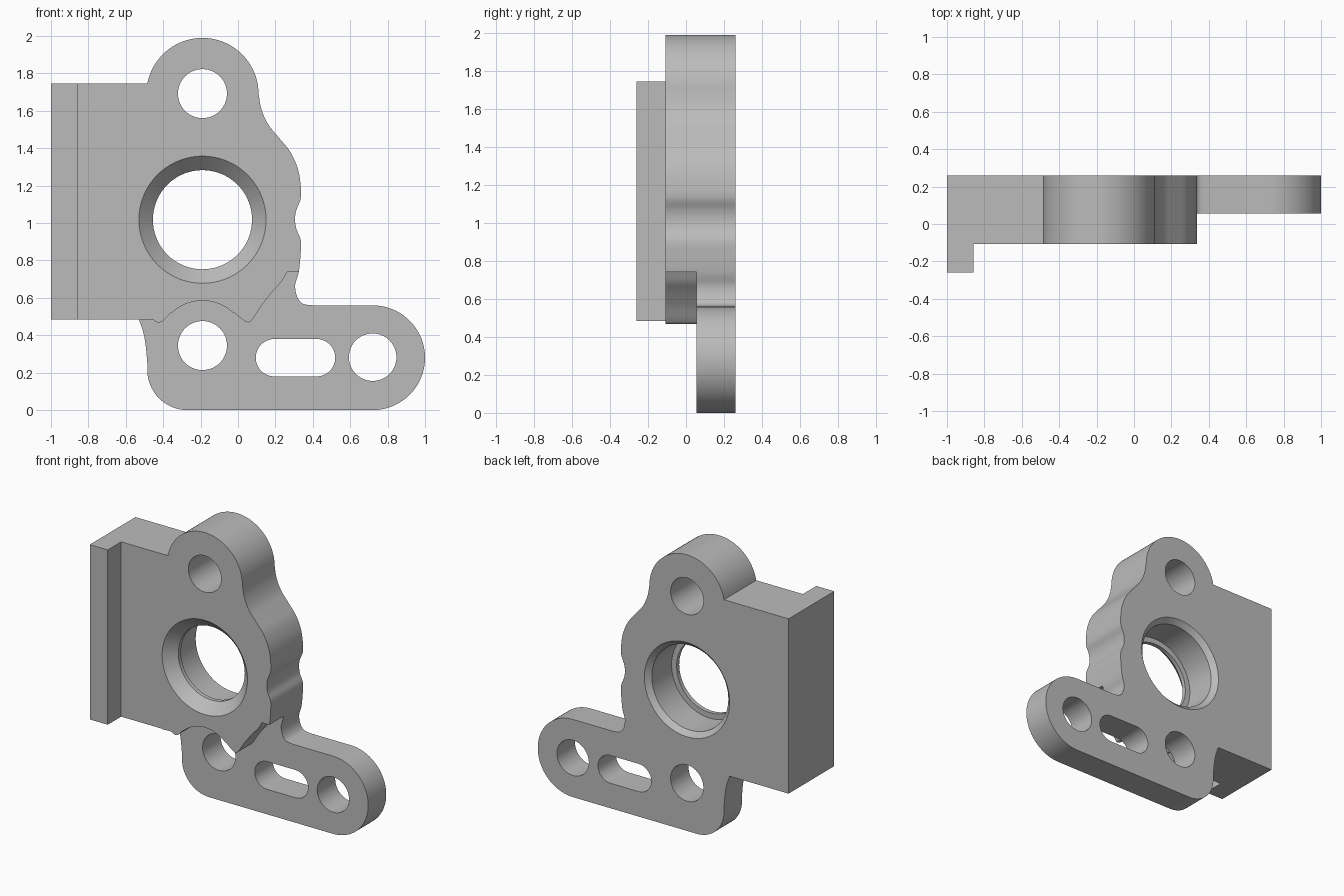
import bpy, bmesh, math
from mathutils import Vector

cube = bpy.data.objects.get("Cube")
if cube:
    bpy.data.objects.remove(cube, do_unlink=True)

grey = bpy.data.materials.new("cast_grey")
grey.use_nodes = True
colour = (0.5, 0.5, 0.5, 1)
grey.diffuse_color = colour
grey.node_tree.nodes["Principled BSDF"].inputs["Base Color"].default_value = colour


def arc(x, z, r, start, end, steps=32):
    angles = [math.radians(start + (end - start) * i / steps) for i in range(steps + 1)]
    return [(x + r * math.cos(a), z + r * math.sin(a)) for a in angles]


def smooth(points, steps=6):
    """Smooth path through the points."""
    pts = [Vector(p) for p in points]
    pts = [2 * pts[0] - pts[1]] + pts + [2 * pts[-1] - pts[-2]]
    out = []
    for a, b, c, d in zip(pts, pts[1:], pts[2:], pts[3:]):
        for i in range(steps):
            t = i / steps
            out.append(tuple(0.5 * (2 * b + (c - a) * t + (2 * a - 5 * b + 4 * c - d) * t * t
                                    + (3 * b - a - 3 * c + d) * t ** 3)))
    return out + [tuple(pts[-2])]


def finish(name, bm):
    bmesh.ops.remove_doubles(bm, verts=bm.verts, dist=0.0005)
    bmesh.ops.recalc_face_normals(bm, faces=bm.faces)
    mesh = bpy.data.meshes.new(name)
    bm.to_mesh(mesh)
    bm.free()
    mesh.materials.append(grey)
    obj = bpy.data.objects.new(name, mesh)
    bpy.context.collection.objects.link(obj)
    return obj


def prism(name, outline, front, back):
    bm = bmesh.new()
    clean = [p for i, p in enumerate(outline)
             if (Vector(p) - Vector(outline[i - 1])).length > 0.001]
    face = bm.faces.new([bm.verts.new((x, front, z)) for x, z in clean])
    ext = bmesh.ops.extrude_face_region(bm, geom=[face])
    moved = [v for v in ext["geom"] if isinstance(v, bmesh.types.BMVert)]
    bmesh.ops.translate(bm, verts=moved, vec=(0, back - front, 0))
    return finish(name, bm)


def lathe(name, profile, x, z):
    """Revolve (y, radius) points about an axis along y."""
    bm = bmesh.new()
    verts = [bm.verts.new((x + r, y, z)) for y, r in profile]
    edges = [bm.edges.new(pair) for pair in zip(verts, verts[1:])]
    bmesh.ops.spin(bm, geom=verts + edges, cent=(x, 0, z), axis=(0, 1, 0),
                   angle=math.tau, steps=72)
    return finish(name, bm)


# Whole bracket silhouette, clockwise from the side flange
outline = [(-1, 0.485), (-1, 1.745), (-0.485, 1.745)]
outline += arc(-0.19, 1.69, 0.3, 169, 0, 40)
outline += smooth([(0.11, 1.69), (0.125, 1.61), (0.16, 1.53), (0.22, 1.455), (0.28, 1.38),
                   (0.32, 1.29), (0.335, 1.2), (0.335, 1.13), (0.312, 1.07), (0.305, 1.02),
                   (0.312, 0.97), (0.335, 0.91), (0.335, 0.84), (0.325, 0.74), (0.306, 0.67),
                   (0.315, 0.61), (0.345, 0.57), (0.4, 0.56)])
outline += arc(0.72, 0.28, 0.28, 90, -90, 40)
outline += arc(-0.27, 0.215, 0.215, 270, 180, 20)
outline += smooth([(-0.485, 0.25), (-0.492, 0.33), (-0.505, 0.41), (-0.53, 0.485)])
bracket = prism("mounting_bracket", outline, -0.26, 0.26)

# Step beside the flange, and the relief in front of the thin arm
step = [(-0.857, -0.2), (1.2, -0.2), (1.2, 2.2), (-0.857, 2.2)]
wave = smooth([(-0.53, 0.482), (-0.46, 0.484), (-0.435, 0.47), (-0.405, 0.475), (-0.36, 0.52)])
wave += arc(-0.19, 0.345, 0.24, 133, 47)
wave += smooth([(-0.02, 0.52), (0.03, 0.48), (0.06, 0.47), (0.085, 0.495), (0.13, 0.565),
                (0.19, 0.64), (0.235, 0.69), (0.265, 0.742)])
relief = [(-0.6, -0.2), (-0.6, 0.478)] + wave + [(1.2, 0.742), (1.2, -0.2)]
cutters = [prism("step_cutter", step, -0.4, -0.107),
           prism("relief_cutter", relief, -0.5, 0.055)]

# Bolt holes and the adjustment slot
for x, z, r in ((-0.19, 1.692, 0.131), (-0.19, 0.345, 0.131), (0.72, 0.283, 0.127)):
    cutters.append(prism("hole_cutter", arc(x, z, r, 0, 360, 56)[:-1], -0.45, 0.45))
slot = arc(0.42, 0.28, 0.1, -90, 90, 24) + arc(0.195, 0.28, 0.1, 90, 270, 24)
cutters.append(prism("slot_cutter", slot, -0.45, 0.45))

# Main bore: flared front, narrow lip, wide seat with a chamfered back
bore = [(-0.4, 0), (-0.4, 0.34), (-0.107, 0.34), (-0.03, 0.265), (0.0, 0.265),
        (0.0, 0.305), (0.225, 0.305), (0.26, 0.34), (0.4, 0.34), (0.4, 0)]
cutters.append(lathe("bore_cutter", bore, -0.19, 1.018))

bpy.context.view_layer.objects.active = bracket
for cutter in cutters:
    mod = bracket.modifiers.new(cutter.name, "BOOLEAN")
    mod.operation = "DIFFERENCE"
    mod.solver = "EXACT"
    mod.object = cutter
    cutter.hide_render = True
    bpy.ops.object.modifier_apply(modifier=mod.name)
for cutter in cutters:
    bpy.data.objects.remove(cutter, do_unlink=True)

bpy.ops.object.select_all(action="DESELECT")
bracket.select_set(True)
bpy.ops.object.shade_smooth_by_angle(angle=math.radians(30))
